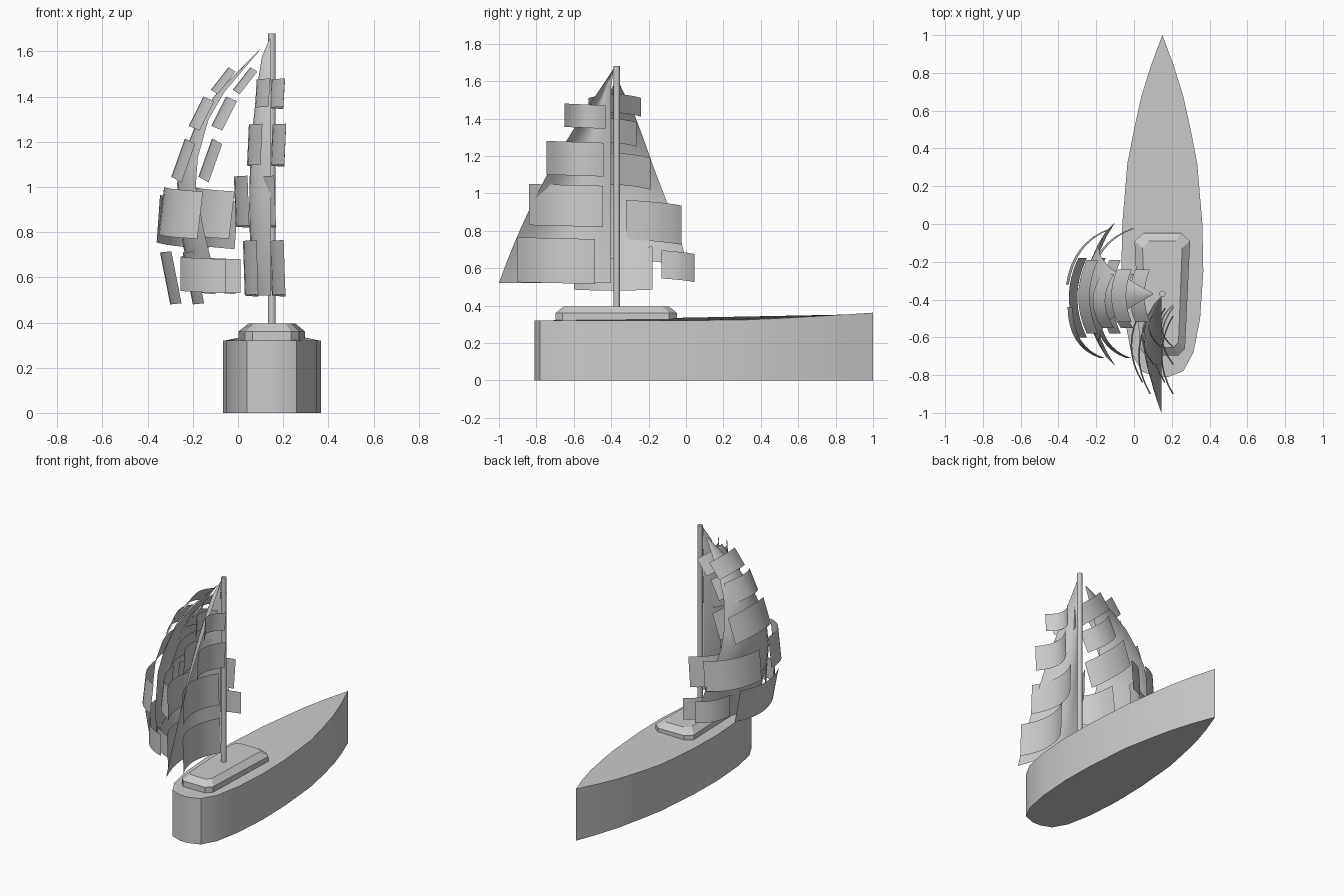
import bpy, math
from mathutils import Vector as V

if "Cube" in bpy.data.objects:
    bpy.data.objects.remove(bpy.data.objects["Cube"])

CX = 0.15  # centreline of the boat


def make(name, verts, faces, smooth=True):
    me = bpy.data.meshes.new(name)
    me.from_pydata([tuple(v) for v in verts], [], faces)
    me.validate()
    ob = bpy.data.objects.new(name, me)
    bpy.context.collection.objects.link(ob)
    bpy.ops.object.select_all(action='DESELECT')
    bpy.context.view_layer.objects.active = ob
    ob.select_set(True)
    if smooth:
        bpy.ops.object.shade_smooth_by_angle(angle=math.radians(35))
    return ob


def loft(name, rings, smooth=True):
    """Closed solid through rings of equal length."""
    n = len(rings[0])
    verts = [v for r in rings for v in r]
    faces = [tuple(reversed(range(n)))]
    for k in range(len(rings) - 1):
        for i in range(n):
            j = (i + 1) % n
            faces.append((k*n + i, k*n + j, (k+1)*n + j, (k+1)*n + i))
    faces.append(tuple(range((len(rings)-1)*n, len(rings)*n)))
    return make(name, verts, faces, smooth)


def sheet(name, f, nu, nv):
    """Thin surface from f(u, v)."""
    verts = [f(i/nu, j/nv) for j in range(nv+1) for i in range(nu+1)]
    w = nu + 1
    faces = [(j*w+i, j*w+i+1, (j+1)*w+i+1, (j+1)*w+i)
             for j in range(nv) for i in range(nu)]
    return make(name, verts, faces)


def interp(table, t):
    """Piecewise linear lookup in evenly spaced rows."""
    s = min(t, 0.9999) * (len(table) - 1)
    k = int(s)
    return V(table[k]).lerp(V(table[k+1]), s - k)


# Hull: straight-sided, with the sheer rising to the bow
half = [(0.03, -0.81), (0.11, -0.78), (0.165, -0.68), (0.2, -0.5), (0.217, -0.25),
        (0.212, 0.0), (0.185, 0.32), (0.15, 0.5), (0.11, 0.68), (0.06, 0.84)]
outline = [(CX+x, y) for x, y in half] + [(CX, 1.0)] + [(CX-x, y) for x, y in reversed(half)]
loft("hull", [[(x, y, 0) for x, y in outline],
              [(x, y, 0.32 + 0.042*max(0, (y-0.2)/0.8)**1.3) for x, y in outline]])


# Cabin with clipped corners and a bevelled roof
def cabin_ring(inset, z):
    pts = [(0.085, -0.697), (0.12, -0.66), (0.147, -0.09), (0.1, -0.048)]
    pts += [(-x, y) for x, y in reversed(pts)]
    sx, sy = 1 - inset/0.147, 1 - inset/0.325
    return [(CX + x*sx, -0.3725 + (y+0.3725)*sy, z) for x, y in pts]


loft("cabin", [cabin_ring(0, 0.315), cabin_ring(0, 0.36), cabin_ring(0.042, 0.395)], False)

# Mast
bpy.ops.mesh.primitive_cylinder_add(vertices=16, radius=0.017, depth=1.29,
                                    location=(CX, -0.37, 1.035))
bpy.context.object.name = "mast"
bpy.ops.object.shade_smooth_by_angle(angle=math.radians(40))


# Main sail: triangle behind the mast, bellied to port
def main_sail(u, v):
    z = 0.52 + 1.15*v
    leech = -1.0 + 0.62*v - 0.22*v*(1-v)
    y = -0.40 + (leech + 0.40)*u if v < 1 else -0.385
    belly = (0.07 + 0.17*v*(1-v)) * (1-v)**0.3 * math.sin(math.pi*u)
    return (CX - 0.005 - belly, y, z)


sheet("main_sail", main_sail, 10, 12)

# Fore sail: symmetric, swelling outwards; rows of (edge x, z, half width)
rows = [(-0.10, 0.60, 0.38), (-0.15, 0.80, 0.33), (-0.187, 1.00, 0.25),
        (-0.178, 1.13, 0.20), (-0.13, 1.30, 0.14), (-0.06, 1.42, 0.095), (0.10, 1.61, 0.003)]


def fore_sail(u, v):
    x, z, w = interp(rows, v)
    a = 2*u - 1
    return (x - 0.33*w*(1 - a*a), -0.37 + a*w, z + 0.05*(1 - a*a)*(1 - v)**3)


sheet("fore_sail", fore_sail, 10, 12)


# Curved cloth panels floating on both sides of each sail
def panels(name, start, end, up, bulge, gap):
    start, end, up, bulge = V(start), V(end), V(up), V(bulge)
    for side, dx in (("outer", 0), ("inner", gap)):
        sheet(f"{name}_{side}", lambda u, v: start.lerp(end, u) + up*v
              + bulge*(4*u*(1-u)) + V((dx, 0, 0)), 8, 1)


# Main sail rows: port-side end x, fore y, aft y, bottom z, height, gap
for k, (x, yf, ya, z, h, gap) in enumerate([
        (0.09, -0.487, -0.90, 0.52, 0.24, 0.12), (0.05, -0.445, -0.84, 0.825, 0.22, 0.118),
        (0.10, -0.44, -0.745, 1.095, 0.18, 0.105), (0.135, -0.43, -0.65, 1.35, 0.125, 0.065)]):
    panels(f"main_panel_{k+1}", (x, yf, z - 0.005), (x, ya, z + 0.005),
           (0.008 if k > 1 else -0.008, 0, h), (-0.06, 0, 0), gap)

# Fore sail upper rows
panels("fore_panel_top", (-0.09, -0.24, 1.41), (-0.09, -0.52, 1.41),
       (0.078, 0, 0.10), (-0.03, 0, 0.02), 0.097)
panels("fore_panel_upper", (-0.17, -0.265, 1.25), (-0.17, -0.55, 1.25),
       (0.065, 0, 0.13), (-0.048, 0, 0.02), 0.10)
panels("fore_panel_middle", (-0.25, -0.19, 1.02), (-0.25, -0.58, 1.02),
       (0.06, 0, 0.17), (-0.045, 0, 0.025), 0.12)
# Fore sail wide rows, split into segments
panels("fore_panel_wide_aft", (-0.352, -0.44, 0.79), (-0.18, -0.71, 0.77),
       (0.025, 0, 0.21), (-0.04, -0.04, 0), 0.14)
panels("fore_panel_wide_fore", (-0.36, -0.32, 0.755), (-0.13, -0.025, 0.725),
       (0.015, 0, 0.21), (-0.04, 0.04, 0), 0.115)
panels("fore_panel_low_middle", (-0.25, -0.18, 0.485), (-0.25, -0.60, 0.485),
       (-0.045, 0, 0.23), (-0.05, 0, -0.005), 0.10)
panels("fore_panel_low_aft", (-0.255, -0.60, 0.54), (-0.055, -0.77, 0.53),
       (0, 0, 0.15), (-0.025, -0.025, 0), 0.065)
panels("fore_panel_low_fore", (-0.25, -0.13, 0.545), (-0.10, 0.045, 0.525),
       (0, 0, 0.15), (-0.025, 0.025, 0), 0.09)
